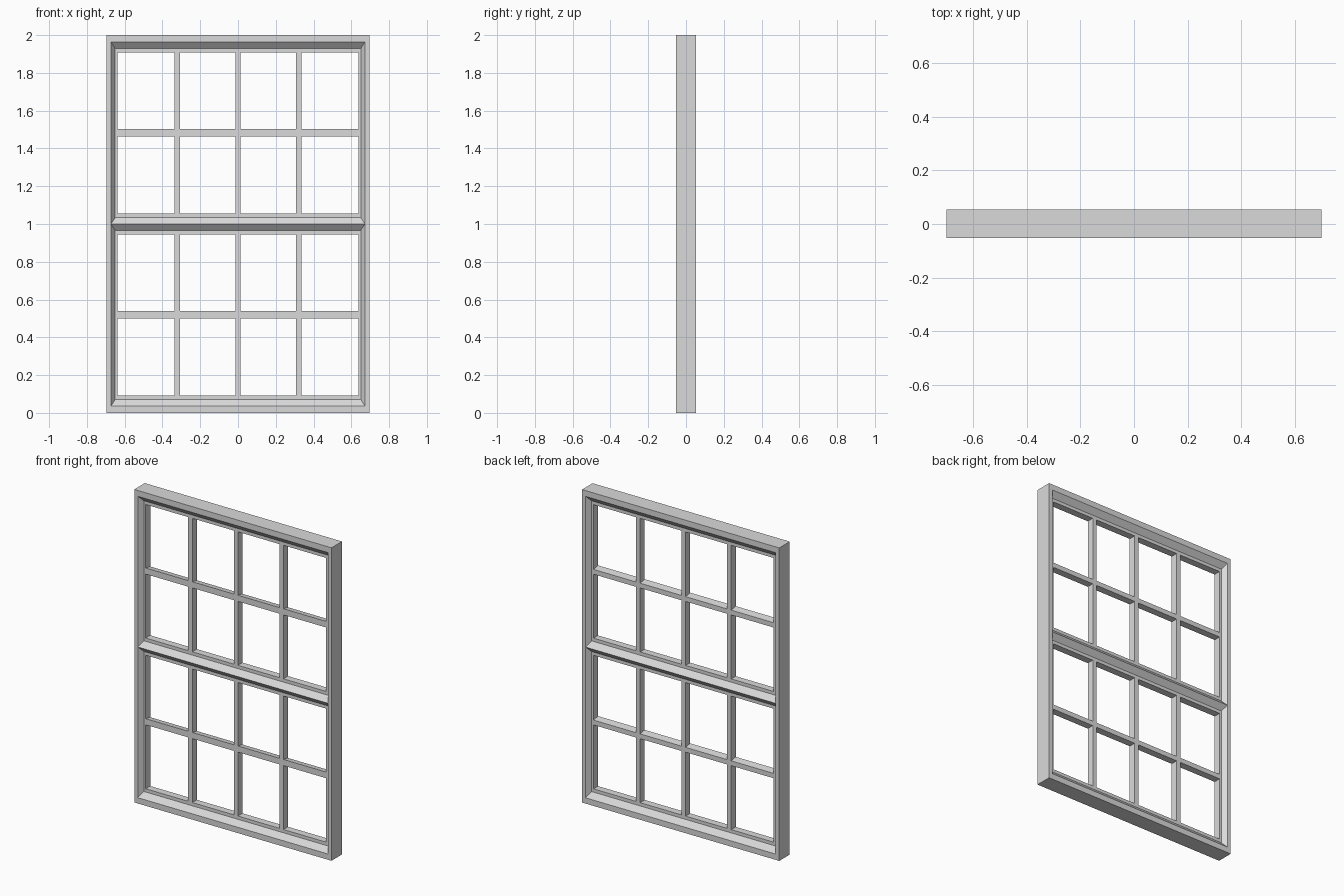
import bpy
import bmesh

cube = bpy.data.objects.get("Cube")
if cube:
    bpy.data.objects.remove(cube)

# Single painted finish
paint = bpy.data.materials.new("pale_grey_paint")
paint.use_nodes = True
colour = (0.7, 0.7, 0.7, 1)
paint.diffuse_color = colour
paint.node_tree.nodes["Principled BSDF"].inputs["Base Color"].default_value = colour

FRONT, BACK = -0.052, 0.054      # casing depth
PANE_FRONT, PANE_BACK = -0.022, 0.024   # sash and bar depth
HALF_W = 0.672                   # sash half width
BOTTOM, MIDDLE, TOP = 0.037, 1.0, 1.963


def finish(name, bm):
    bmesh.ops.recalc_face_normals(bm, faces=bm.faces)
    mesh = bpy.data.meshes.new(name)
    bm.to_mesh(mesh)
    bm.free()
    mesh.materials.append(paint)
    obj = bpy.data.objects.new(name, mesh)
    bpy.context.collection.objects.link(obj)
    return obj


def mitred_ring(name, half_w, z0, z1, profile):
    """Sweep (x inset, z inset, y) profile points around a rectangle."""
    bm = bmesh.new()
    loops = []
    for dx, dz, y in profile:
        x = half_w - dx
        corners = [(-x, z0 + dz), (x, z0 + dz), (x, z1 - dz), (-x, z1 - dz)]
        loops.append([bm.verts.new((cx, y, cz)) for cx, cz in corners])
    for i, a in enumerate(loops):
        b = loops[(i + 1) % len(loops)]
        for k in range(4):
            n = (k + 1) % 4
            bm.faces.new((a[k], a[n], b[n], b[k]))
    return finish(name, bm)


def bar(name, x0, x1, z0, z1, back_drop=0.0):
    """Glazing bar, its top optionally sloping down to the back."""
    bm = bmesh.new()
    section = [(PANE_FRONT, z0), (PANE_BACK, z0),
               (PANE_BACK, z1 - back_drop), (PANE_FRONT, z1)]
    ends = [[bm.verts.new((x, y, z)) for y, z in section] for x in (x0, x1)]
    for end in ends:
        bm.faces.new(end)
    for k in range(4):
        n = (k + 1) % 4
        bm.faces.new((ends[0][k], ends[0][n], ends[1][n], ends[1][k]))
    return finish(name, bm)


# Outer casing
rim_x, rim_z = 0.697 - HALF_W, BOTTOM
mitred_ring("outer_casing", 0.697, 0, 2,
            [(0, 0, FRONT), (rim_x, rim_z, FRONT),
             (rim_x, rim_z, BACK), (0, 0, BACK)])

# Sashes with splayed edges on both sides
splay_x, splay_z = 0.022, 0.034
open_x, open_z = 0.035, 0.055
sash_profile = [(0, 0, FRONT), (splay_x, splay_z, PANE_FRONT),
                (open_x, open_z, PANE_FRONT), (open_x, open_z, PANE_BACK),
                (splay_x, splay_z, PANE_BACK), (0, 0, BACK)]

for label, z0, z1 in (("lower", BOTTOM, MIDDLE), ("upper", MIDDLE, TOP)):
    mitred_ring(label + "_sash", HALF_W, z0, z1, sash_profile)
    edge = HALF_W - open_x
    mid = (z0 + z1) / 2
    # Glazing bars
    bar(label + "_cross_bar", -edge, edge, mid - 0.018, mid + 0.021, 0.008)
    for side, x in (("right", -0.322), ("centre", 0), ("left", 0.322)):
        bar(f"{label}_{side}_upright_bar", x - 0.0145, x + 0.0145,
            z0 + open_z, z1 - open_z)
